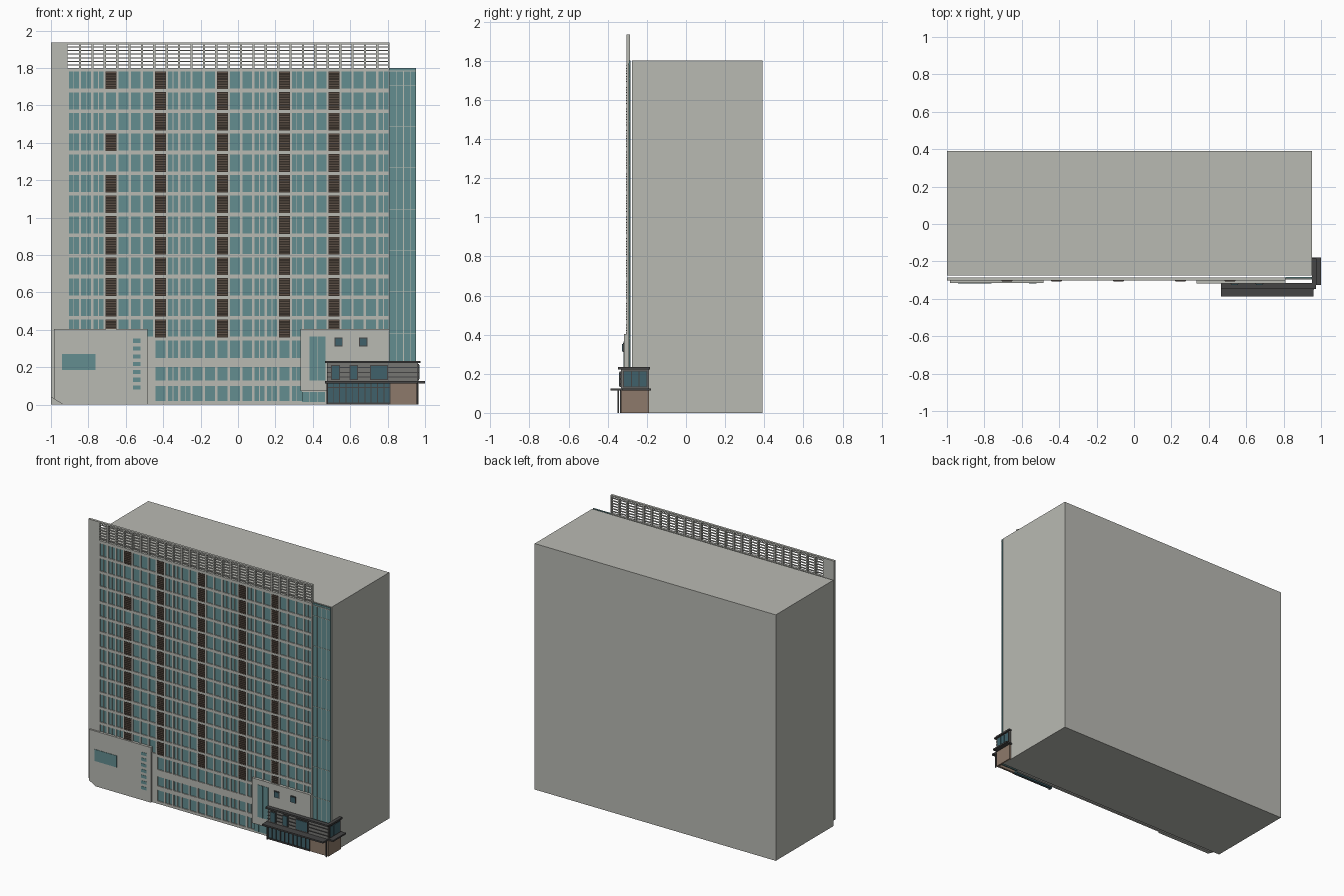
import bpy, bmesh

if "Cube" in bpy.data.objects:
    bpy.data.objects.remove(bpy.data.objects["Cube"])


def material(name, r, g, b):
    m = bpy.data.materials.new(name)
    m.use_nodes = True
    m.diffuse_color = (r, g, b, 1)
    m.node_tree.nodes["Principled BSDF"].inputs["Base Color"].default_value = (r, g, b, 1)
    return m


concrete = material("concrete", .485, .49, .45)
glass = material("teal glass", .125, .27, .28)
dark_glass = material("dark blue glass", .05, .12, .145)
louvre_dark = material("dark louvre", .035, .026, .02)
louvre_slat = material("brown slat", .115, .085, .066)
brown = material("brown stone", .27, .195, .145)
charcoal = material("charcoal", .06, .06, .06)
grey = material("grey cladding", .18, .18, .17)
light = material("light frame", .50, .53, .47)


def finish(name, bm, mat):
    bmesh.ops.recalc_face_normals(bm, faces=bm.faces[:])
    me = bpy.data.meshes.new(name)
    bm.to_mesh(me)
    bm.free()
    me.materials.append(mat)
    ob = bpy.data.objects.new(name, me)
    bpy.context.collection.objects.link(ob)
    return ob


def extrude_faces(bm, faces, depth):
    ext = bmesh.ops.extrude_face_region(bm, geom=faces)["geom"]
    moved = [v for v in ext if isinstance(v, bmesh.types.BMVert)]
    bmesh.ops.translate(bm, verts=moved, vec=(0, depth, 0))


def panel(name, mat, y0, y1, *profiles):
    # One or more x-z outlines extruded from y0 to y1
    bm = bmesh.new()
    for profile in profiles:
        face = bm.faces.new([bm.verts.new((x, y0, z)) for x, z in profile])
        extrude_faces(bm, [face], y1 - y0)
    return finish(name, bm, mat)


def boxes(name, mat, y0, y1, rects):
    # Many boxes (x0, x1, z0, z1) sharing one depth range
    return panel(name, mat, y0, y1,
                 *[[(a, c), (b, c), (b, d), (a, d)] for a, b, c, d in rects])


def pierced_wall(name, mat, y0, y1, xs, zs, is_hole):
    # A grid wall with some cells left open
    bm = bmesh.new()
    grid = [[bm.verts.new((x, y0, z)) for z in zs] for x in xs]
    faces = []
    for i in range(len(xs) - 1):
        for j in range(len(zs) - 1):
            if not is_hole(i, j):
                faces.append(bm.faces.new((grid[i][j], grid[i + 1][j],
                                           grid[i + 1][j + 1], grid[i][j + 1])))
    extrude_faces(bm, faces, y1 - y0)
    return finish(name, bm, mat)


# Main block
boxes("main_block", concrete, -.275, .39, [(-1, .952, 0, 1.8)])

# Facade layout
LEFT, RIGHT, COLS = -.911, .811, 26
PITCH = (RIGHT - LEFT) / COLS
PIER, MULLION = .0065, .0022
BACK, FRONT = -.285, -.303
SPLIT = (0, 1, 2, 8, 9, 15, 16, 18, 25)
LOUVRE_COLS = (3, 7, 12, 17, 21)
upper = [(1.78 - .1105 * k - .091, 1.78 - .1105 * k) for k in range(13)]
lower = [(.25, .342), (.13, .2), (.02, .1)]
rows = (upper + lower)[::-1]

# Left fin with a clipped foot
panel("left_fin", concrete, BACK, FRONT,
      [(-1, .04), (-.935, 0), (LEFT, 0), (LEFT, 1.935), (-1, 1.935)])

# Window wall: each column is pier, pane, mullion, pane
xs = [LEFT]
for c in range(COLS):
    x = LEFT + c * PITCH
    mid = x + PITCH / 2
    xs += [x + PIER, mid - MULLION, mid + MULLION, x + PITCH - PIER]
xs.append(RIGHT)
zs = [0] + [z for row in rows for z in row] + [1.8]


def is_window(i, j):
    col, part = divmod(i - 1, 4)
    if i == 0 or i == len(xs) - 2 or part == 3 or j % 2 == 0:
        return False
    if part == 1 and col in SPLIT:
        return False
    return j // 2 >= len(lower) or 7 <= col <= 18


pierced_wall("window_wall", concrete, BACK, FRONT, xs, zs, is_window)
boxes("window_glass", glass, BACK - .001, -.296, [(LEFT + .002, RIGHT - .002, .015, 1.79)])

# Louvred bays
bays = [(LEFT + c * PITCH + .004, LEFT + (c + 1) * PITCH - .004, lo - .003, hi + .001)
        for c in LOUVRE_COLS for k, (lo, hi) in enumerate(upper)
        if not (c == 3 and k in (1, 2, 4))]
boxes("louvre_backs", louvre_dark, -.29, -.3045, bays)
SLATS = 7
boxes("louvre_slats", louvre_slat, -.30, -.307,
      [(x0 + .003, x1 - .003, lo + (j + .33) * (hi - lo) / SLATS, lo + (j + .7) * (hi - lo) / SLATS)
       for x0, x1, lo, hi in bays for j in range(SLATS)])

# Open roof screen
boxes("screen_posts", concrete, BACK, FRONT,
      [(LEFT + i * PITCH - .006, LEFT + i * PITCH + .006, 1.8, 1.93) for i in range(1, COLS)]
      + [(RIGHT - .008, RIGHT, 1.8, 1.93)])
boxes("screen_rails", concrete, BACK - .004, FRONT + .004,
      [(LEFT, RIGHT, 1.8125 + .0195 * j, 1.8175 + .0195 * j) for j in range(6)])
boxes("screen_top_beam", concrete, BACK, FRONT, [(LEFT, RIGHT, 1.925, 1.935)])

# Glazed strip at the right end
boxes("end_glazing", glass, -.284, -.292, [(RIGHT, .952, 0, 1.8)])
boxes("end_glazing_frame", light, -.288, -.294,
      [(x - .0015, x + .0015, 0, 1.785) for x in (.845, .885, .92)]
      + [(RIGHT, .952, z, z + .003) for z in [.16 + .1105 * k for k in range(0, 15, 2)]])
boxes("end_glazing_cap", concrete, -.284, -.296, [(RIGHT, .952, 1.782, 1.787)])

# Left annex
panel("left_annex", concrete, -.295, -.315,
      [(-.985, .031), (-.935, 0), (-.485, 0), (-.485, .403), (-.985, .403)])
boxes("left_annex_window", glass, -.31, -.318, [(-.94, -.761, .185, .27)])
boxes("left_annex_slots", glass, -.31, -.317,
      [(-.562, -.52, .08 + .0417 * k, .102 + .0417 * k) for k in range(7)])

# Right annex
boxes("right_annex", concrete, -.295, -.317, [(.335, RIGHT, .072, .403)])
boxes("right_annex_tall_window", glass, -.31, -.319,
      [(.382, .4235, .13, .365), (.4255, .468, .13, .365)])
boxes("right_annex_low_windows", glass, -.30, -.306,
      [(.342 + .042 * k, .381 + .042 * k, .014, .066) for k in range(3)])
small = [(.515, .56, .31, .358), (.648, .693, .31, .358)]
boxes("small_window_frames", charcoal, -.31, -.322, small)
boxes("small_windows", dark_glass, -.315, -.326,
      [(a + .005, b - .005, c + .005, d - .005) for a, b, c, d in small])

# Entrance ground floor
boxes("entrance_glass", dark_glass, -.317, -.332, [(.475, .812, 0, .115)])
boxes("entrance_mullions", charcoal, -.325, -.338,
      [(.473 + .0338 * k, .478 + .0338 * k, 0, .115) for k in range(11)]
      + [(.475, .812, .09, .095), (.475, .812, 0, .01)])
boxes("entrance_stone_front", brown, -.318, -.333, [(.812, .965, 0, .115)])
boxes("entrance_stone_side", brown, -.19, -.318, [(.952, .965, 0, .115)])
boxes("entrance_posts", charcoal, -.342, -.35, [(.474, .481, 0, .115), (.955, .962, 0, .115)])

# Canopy wrapping the corner
boxes("front_canopy", charcoal, -.315, -.387, [(.465, .96, .114, .125)])
boxes("side_canopy", charcoal, -.18, -.327, [(.952, 1, .114, .125)])

# Entrance upper floor
boxes("upper_floor_front", grey, -.318, -.333, [(.475, .962, .125, .222)])
boxes("upper_floor_side", grey, -.19, -.318, [(.952, .962, .125, .222)])
boxes("upper_floor_rails", charcoal, -.33, -.338,
      [(.475, .965, z, z + .005) for z in (.145, .17, .195)])
front_windows = [(.498, .545, .132, .212), (.597, .642, .132, .212), (.705, .802, .132, .212)]
boxes("upper_window_frames", charcoal, -.33, -.340, front_windows)
boxes("upper_windows", dark_glass, -.335, -.343,
      [(a + .005, b - .005, c + .005, d - .005) for a, b, c, d in front_windows])
boxes("side_window_frame", charcoal, -.198, -.322, [(.955, .967, .13, .217)])
for k in range(3):
    y = -.203 - k * .039
    boxes("side_window_pane", dark_glass, y, y - .035, [(.955, .970, .136, .211)])

# Entrance roof
boxes("entrance_roof_front", charcoal, -.315, -.347, [(.465, .972, .222, .234)])
boxes("entrance_roof_side", charcoal, -.185, -.327, [(.952, .975, .222, .234)])
